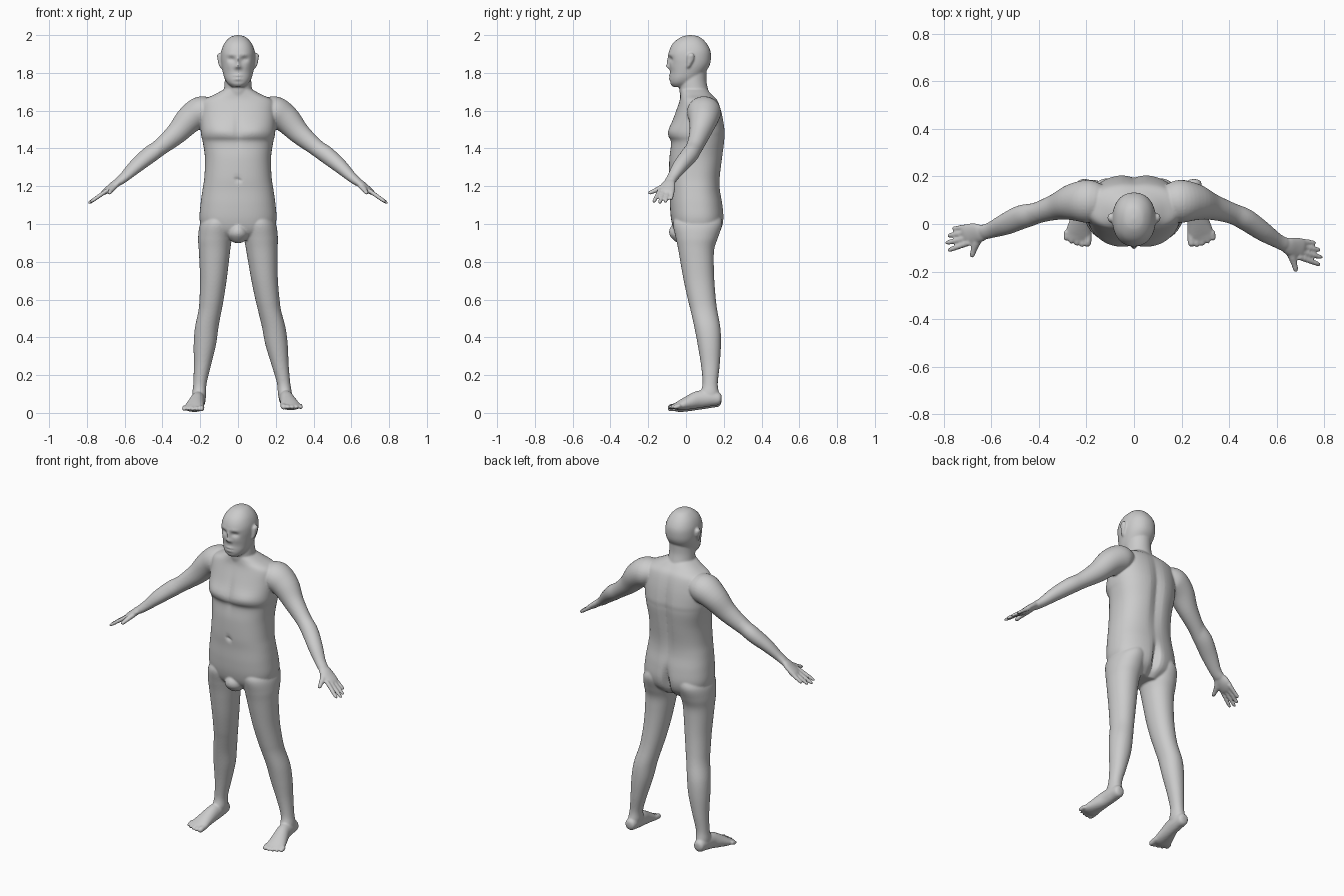
import bpy, bmesh, math
from mathutils import Vector

bm = bmesh.new()
UP = Vector((0, 0, 1))


def spline(rows, steps=5):
    """Catmull-Rom through rows of numbers."""
    out = []
    for i in range(len(rows) - 1):
        p = [rows[max(0, min(len(rows) - 1, i + k))] for k in (-1, 0, 1, 2)]
        for s in range(steps):
            t = s / steps
            out.append([0.5 * (2 * b + (c - a) * t + (2 * a - 5 * b + 4 * c - d) * t * t
                               + (3 * b - a - 3 * c + d) * t ** 3) for a, b, c, d in zip(*p)])
    return out + [list(rows[-1])]


def skin(rings, warp):
    """Closed surface through rings of points."""
    vs = [[bm.verts.new(warp(p)) for p in ring] for ring in rings]
    n = len(vs[0])
    faces = [bm.faces.new((a[i], a[(i + 1) % n], b[(i + 1) % n], b[i]))
             for a, b in zip(vs, vs[1:]) for i in range(n)]
    faces += [bm.faces.new(vs[0][::-1]), bm.faces.new(vs[-1])]
    bmesh.ops.recalc_face_normals(bm, faces=faces)


def oval(c, u, v, n, power):
    pts = []
    for i in range(n):
        a = 2 * math.pi * i / n
        ca, sa = math.cos(a), math.sin(a)
        pts.append(c + u * math.copysign(abs(ca) ** (2 / power), ca)
                   + v * math.copysign(abs(sa) ** (2 / power), sa))
    return pts


def same(p):
    return p


def slices(rows, warp=same, power=2.0, n=48):
    """Level slices: z, x centre, y front, y back, half width."""
    skin([oval(Vector((x, (f + b) / 2, z)), Vector((max(h, .002), 0, 0)),
               Vector((0, max((b - f) / 2, .002), 0)), n, power)
          for z, x, f, b, h in spline(rows)], warp)


def tube(rows, warp=same, n=20):
    """Path: x, y, z, half width, half thickness."""
    pts = spline(rows)
    rings = []
    for i, r in enumerate(pts):
        a, b = pts[max(i - 1, 0)], pts[min(i + 1, len(pts) - 1)]
        t = (Vector(b[:3]) - Vector(a[:3])).normalized()
        u = t.cross(UP).normalized()
        rings.append(oval(Vector(r[:3]), u * max(r[3], .002), u.cross(t) * max(r[4], .002), n, 2))
    skin(rings, warp)


def bumps(table):
    """Push front (-1) or back (1) skin in y: side, x, z, x size, z size, depth."""
    def warp(p):
        d = 0
        for side, x, z, sx, sz, dy in table:
            if (p.y - .04) * side > 0:
                d += dy * math.exp(-((abs(p.x) - x) / sx) ** 2 - ((p.z - z) / sz) ** 2)
        return Vector((p.x, p.y + d, p.z))
    return warp


def place(s):
    """Right (1) or left (-1) limb with the slight uneven stance."""
    def warp(p):
        x = p.x + s * .024 * max(0, 1 - p.z / .9)
        y = p.y
        if s < 0 and p.z > 1.05:
            y += .06 * min(1, max(0, (p.x - .42) / .25))
        z = p.z + (.01 * max(0, 1 - p.z / .3) if s > 0 else 0)
        return Vector((s * x, y, z))
    return warp


# torso
slices([(1.715, 0, -.03, .11, .07), (1.685, 0, -.03, .14, .125), (1.65, 0, -.035, .17, .19),
        (1.58, 0, -.06, .193, .2), (1.50, 0, -.09, .207, .198), (1.465, 0, -.093, .207, .194),
        (1.43, 0, -.08, .205, .186), (1.35, 0, -.088, .195, .175), (1.25, 0, -.09, .182, .178),
        (1.18, 0, -.086, .182, .188), (1.1, 0, -.085, .195, .199), (1.02, 0, -.078, .2, .203),
        (.96, 0, -.06, .18, .18), (.915, 0, -.02, .13, .1)],
       bumps([(-1, .1, 1.495, .07, .035, -.008), (-1, 0, 1.5, .02, .08, .008),
              (-1, 0, 1.235, .012, .012, .012), (1, 0, 1.4, .03, .22, -.016),
              (1, 0, 1.0, .02, .08, -.04)]), power=2.4, n=64)

# neck and head
slices([(1.64, 0, -.02, .13, .085), (1.70, 0, -.034, .12, .075), (1.76, 0, -.035, .108, .07),
        (1.83, 0, -.02, .11, .066)])
slices([(2.0, 0, .015, .03, .006), (1.99, 0, -.025, .072, .04), (1.96, 0, -.066, .106, .07),
        (1.92, 0, -.088, .128, .087), (1.88, 0, -.092, .132, .091), (1.84, 0, -.087, .125, .088),
        (1.80, 0, -.084, .1, .08), (1.77, 0, -.086, .075, .071), (1.745, 0, -.084, .05, .056),
        (1.726, 0, -.068, .01, .034)],
       bumps([(-1, .034, 1.872, .02, .012, .014), (-1, .035, 1.897, .03, .008, -.004),
              (-1, 0, 1.835, .013, .012, -.019), (-1, 0, 1.862, .009, .025, -.012),
              (-1, .014, 1.828, .008, .007, -.007), (-1, 0, 1.785, .026, .006, -.007),
              (-1, 0, 1.768, .022, .006, -.006), (-1, 0, 1.7765, .028, .003, .005),
              (-1, 0, 1.752, .03, .006, .004), (-1, .045, 1.835, .018, .018, -.003)]),
       power=2.2, n=72)

# groin
slices([(1.0, 0, -.07, .0, .02), (.97, 0, -.088, .02, .045), (.94, 0, -.086, .03, .052),
        (.91, 0, -.06, .02, .035), (.9, 0, -.04, 0, .015)])

for s in (1, -1):
    w = place(s)
    # ear
    slices([(1.905, .096, .02, .035, .004), (1.895, .1, .01, .044, .011), (1.87, .098, .006, .042, .01),
            (1.84, .093, .004, .026, .009), (1.825, .088, .004, .016, .004)], w, n=20)
    # leg
    slices([(1.05, .1, -.05, .18, .06), (1.0, .112, -.068, .192, .088), (.93, .121, -.055, .17, .09),
            (.87, .125, -.042, .15, .084), (.8, .129, -.03, .147, .078), (.7, .136, -.012, .15, .07),
            (.6, .148, .01, .158, .064), (.54, .158, .025, .166, .061), (.45, .178, .045, .182, .062),
            (.36, .19, .062, .185, .059), (.25, .206, .08, .178, .045), (.15, .222, .088, .168, .035),
            (.09, .227, .075, .175, .037), (.04, .228, .09, .17, .025)], w, power=2.1)
    # foot
    tube([(.23, .188, .065, .012, .012), (.23, .177, .066, .03, .033), (.23, .13, .07, .036, .044),
          (.235, .07, .064, .038, .047), (.245, .02, .048, .045, .039), (.255, -.03, .031, .053, .027),
          (.26, -.055, .026, .05, .018), (.262, -.072, .025, .04, .01)], w, n=28)
    # toes
    for i in range(5):
        x, tip = .216 + .0225 * i, (-.093, -.095, -.089, -.08, -.068)[i]
        r = .016 if i == 0 else .012
        tube([(x, -.03, .03, r, r), (x + .002, tip + .02, .024, r, r),
              (x + .003, tip + .006, .021, r * .9, r * .85), (x + .003, tip - .003, .02, r * .35, r * .35)], w, n=12)
    # arm
    tube([(.13, .09, 1.60, .07, .06), (.19, .095, 1.595, .09, .082), (.255, .092, 1.555, .078, .074),
          (.325, .073, 1.48, .056, .058), (.41, .045, 1.408, .044, .045), (.47, .018, 1.365, .046, .045),
          (.54, -.03, 1.307, .041, .038), (.6, -.069, 1.25, .031, .027), (.635, -.086, 1.222, .029, .022),
          (.65, -.09, 1.21, .02, .015)], w, n=32)
    # palm
    tube([(.62, -.08, 1.233, .024, .018), (.65, -.092, 1.212, .037, .02), (.68, -.1, 1.188, .044, .018),
          (.705, -.106, 1.17, .043, .014), (.718, -.109, 1.161, .034, .008)], w)
    # fingers
    for off, length in ((-.034, .093), (-.011, .102), (.012, .094), (.034, .074)):
        rows = [(.69 + length * k, -.104 + off * (1 + .35 * k) - .022 * k, 1.18 - length * .7 * k, r, r * .95)
                for k, r in ((0, .012), (.4, .0115), (.75, .0105), (.93, .009), (1, .004))]
        tube(rows, w, n=12)
    # thumb
    tube([(.645, -.1, 1.208, .018, .014), (.663, -.135, 1.19, .017, .015), (.674, -.168, 1.175, .013, .012),
          (.68, -.192, 1.165, .011, .01), (.682, -.202, 1.162, .004, .004)], w, n=14)

# fuse all parts into one skin
mesh = bpy.data.meshes.new("body")
bm.to_mesh(mesh)
bm.free()
body = bpy.data.objects.new("body", mesh)
bpy.context.collection.objects.link(body)
fuse = body.modifiers.new("fuse", 'REMESH')
fuse.mode = 'VOXEL'
fuse.voxel_size = .0055
fuse.use_smooth_shade = True
soft = body.modifiers.new("soften", 'SMOOTH')
soft.factor = .5
soft.iterations = 4
